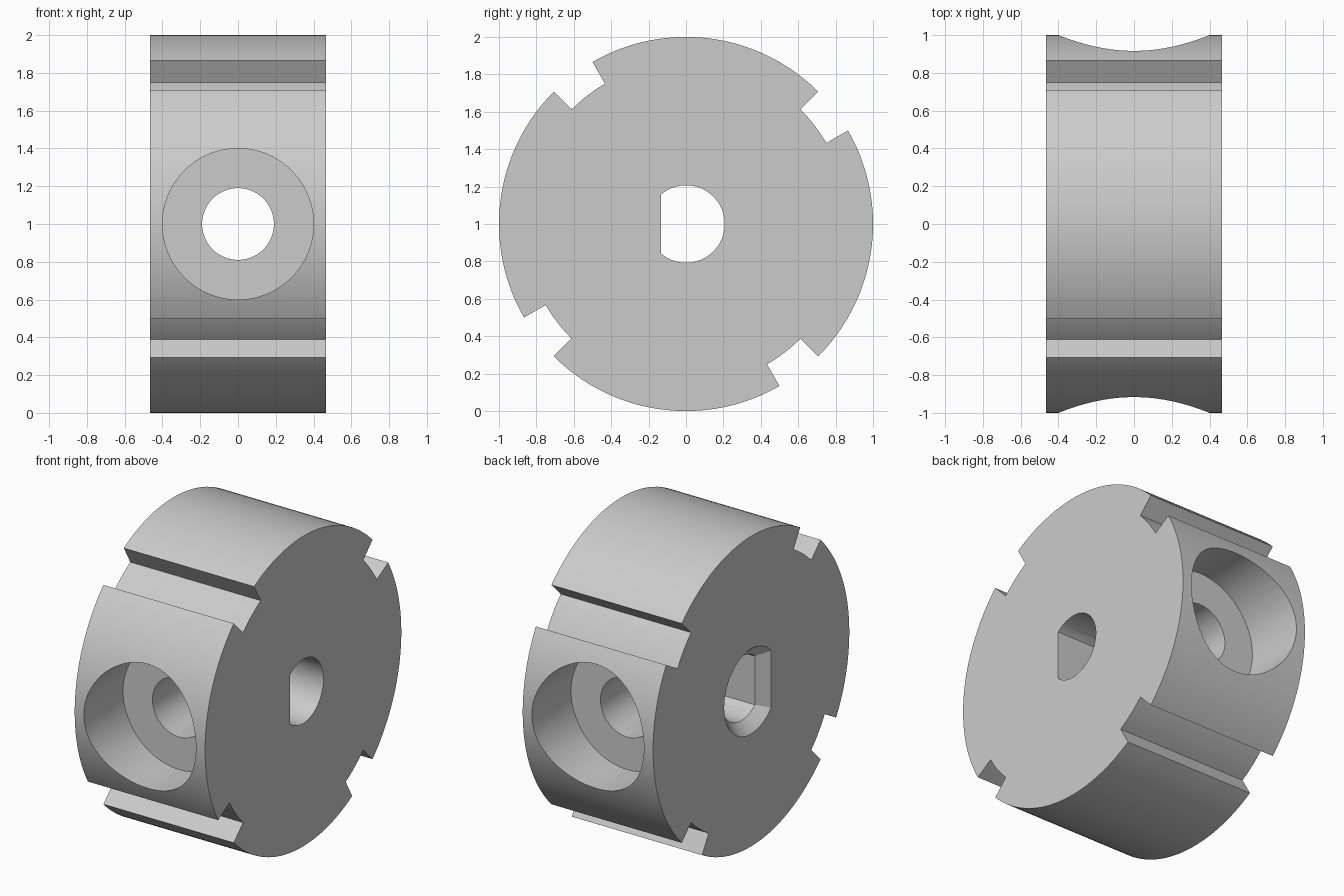
import bpy, bmesh
from math import radians, cos, sin, acos, pi

if "Cube" in bpy.data.objects:
    bpy.data.objects.remove(bpy.data.objects["Cube"], do_unlink=True)

HALF = 0.465      # half width of the wheel
FLOOR = 0.6       # distance of the counterbore floors from the axle
CHAMFER = 0.068

steel = bpy.data.materials.new("light_grey")
steel.use_nodes = True
GREY = (0.6, 0.6, 0.6, 1)
steel.diffuse_color = GREY
steel.node_tree.nodes["Principled BSDF"].inputs["Base Color"].default_value = GREY


def loft(name, sections):
    """Closed solid along x from (x, [(y, z), ...]) sections."""
    bm = bmesh.new()
    rings = [[bm.verts.new((x, y, z + 1)) for y, z in pts] for x, pts in sections]
    n = len(rings[0])
    for a, b in zip(rings, rings[1:]):
        for i in range(n):
            j = (i + 1) % n
            bm.faces.new((a[i], a[j], b[j], b[i]))
    bm.faces.new(rings[0])
    bm.faces.new(rings[-1])
    bmesh.ops.recalc_face_normals(bm, faces=bm.faces)
    mesh = bpy.data.meshes.new(name)
    bm.to_mesh(mesh)
    bm.free()
    obj = bpy.data.objects.new(name, mesh)
    bpy.context.collection.objects.link(obj)
    return obj


def arc(r, start, end, steps):
    angles = [start + (end - start) * i / steps for i in range(steps + 1)]
    return [(r * cos(a), r * sin(a)) for a in angles]


def d_shape(grow):
    """Round hole with one flat side, enlarged by grow."""
    r, flat = 0.207 + grow, 0.135 + grow
    a = pi - acos(flat / r)
    return arc(r, -a, a, 56)


def cylinder_y(name, radius, y0, y1):
    bpy.ops.mesh.primitive_cylinder_add(
        vertices=96, radius=radius, depth=y1 - y0,
        location=(0, (y0 + y1) / 2, 1), rotation=(pi / 2, 0, 0))
    obj = bpy.context.object
    obj.name = name
    return obj


# Wheel outline: four slots, each followed by a full-radius arc
outline = []
for k in range(4):
    turn = radians(90 * k)
    outline += arc(0.866, turn + radians(30), turn + radians(45), 6)
    outline += arc(1, turn + radians(45), turn + radians(120), 36)
wheel = loft("slotted_wheel", [(-HALF, outline), (HALF, outline)])
wheel.data.materials.append(steel)

# Cutters: chamfered axle hole, cross hole and its two counterbores
over = 0.05
cutters = [
    loft("axle_hole_cutter", [(-HALF - over, d_shape(CHAMFER + over)),
                              (-HALF + CHAMFER, d_shape(0)),
                              (HALF + over, d_shape(0))]),
    cylinder_y("cross_hole_cutter", 0.19, -0.8, 0.8),
    cylinder_y("front_counterbore_cutter", 0.4, -1.2, -FLOOR),
    cylinder_y("back_counterbore_cutter", 0.4, FLOOR, 1.2),
]
bpy.ops.object.select_all(action='DESELECT')
wheel.select_set(True)
bpy.context.view_layer.objects.active = wheel
for cutter in cutters:
    cutter.hide_render = True
    mod = wheel.modifiers.new(cutter.name, 'BOOLEAN')
    mod.operation = 'DIFFERENCE'
    mod.solver = 'EXACT'
    mod.object = cutter
    bpy.ops.object.modifier_apply(modifier=mod.name)
    bpy.data.objects.remove(cutter, do_unlink=True)

wheel.select_set(True)
bpy.ops.object.shade_smooth_by_angle(angle=radians(30))
